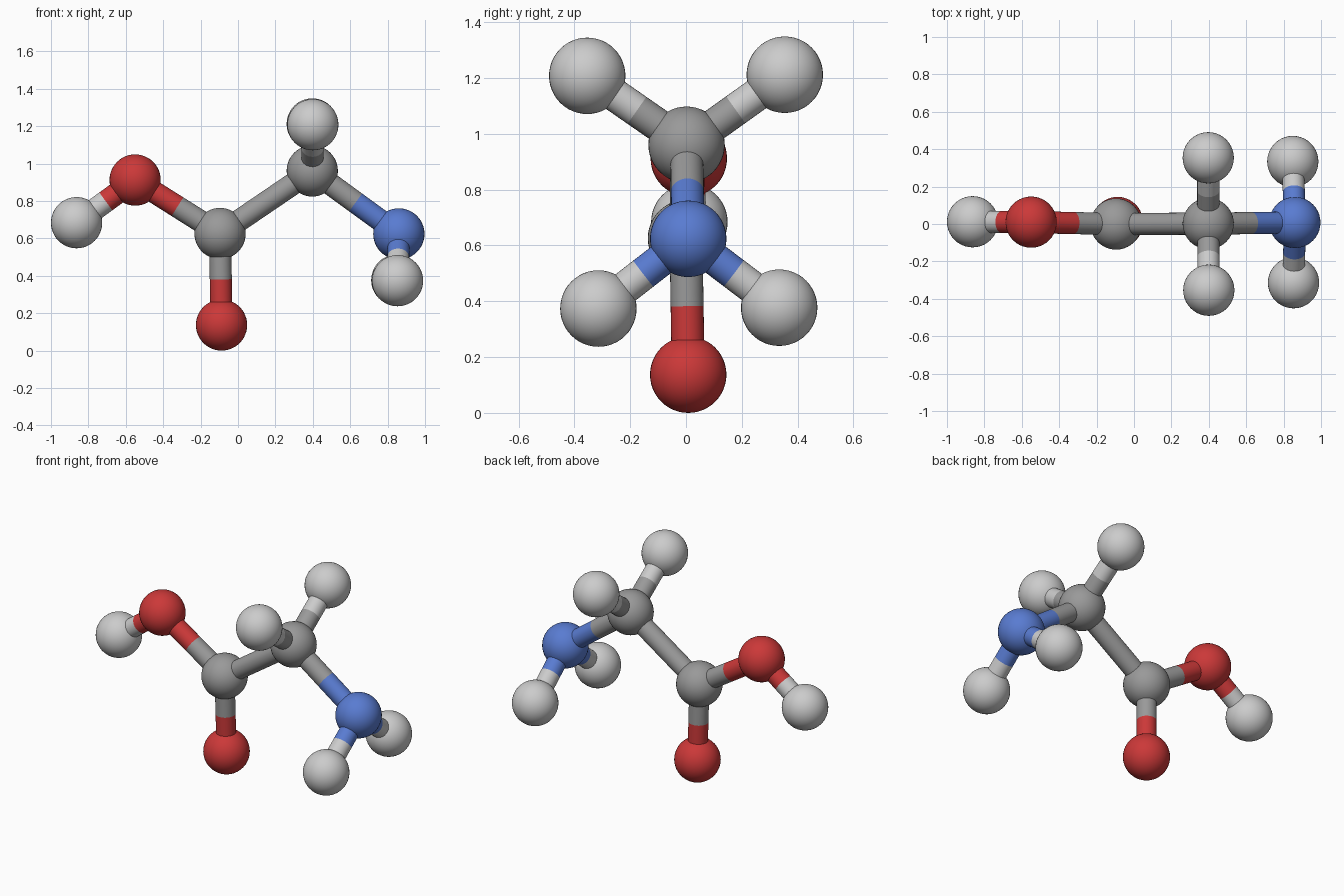
import bpy
from mathutils import Vector

cube = bpy.data.objects.get("Cube")
if cube:
    bpy.data.objects.remove(cube, do_unlink=True)

ATOM_R, BOND_R = 0.137, 0.059


def material(name, rgb):
    mat = bpy.data.materials.new(name)
    mat.use_nodes = True
    mat.diffuse_color = (*rgb, 1)
    mat.node_tree.nodes["Principled BSDF"].inputs["Base Color"].default_value = (*rgb, 1)
    return mat


COLOURS = {
    "carbon": material("mid grey", (0.32, 0.32, 0.32)),
    "hydrogen": material("light grey", (0.6, 0.6, 0.6)),
    "oxygen": material("red", (0.6, 0.04, 0.04)),
    "nitrogen": material("blue", (0.1, 0.2, 0.64)),
}

# Ball centres
ATOMS = {
    "carbon_acid": (-0.096, 0.0, 0.626),
    "carbon_middle": (0.397, 0.002, 0.961),
    "oxygen_lower": (-0.088, 0.008, 0.137),
    "oxygen_upper": (-0.55, 0.01, 0.912),
    "hydrogen_acid": (-0.863, 0.012, 0.684),
    "nitrogen_end": (0.86, 0.008, 0.624),
    "hydrogen_top_front": (0.4, -0.354, 1.208),
    "hydrogen_top_back": (0.397, 0.354, 1.212),
    "hydrogen_end_front": (0.853, -0.314, 0.374),
    "hydrogen_end_back": (0.849, 0.334, 0.377),
}

# Pairs of balls joined by a rod
BONDS = [
    ("carbon_acid", "carbon_middle"),
    ("carbon_acid", "oxygen_lower"),
    ("carbon_acid", "oxygen_upper"),
    ("oxygen_upper", "hydrogen_acid"),
    ("carbon_middle", "nitrogen_end"),
    ("carbon_middle", "hydrogen_top_front"),
    ("carbon_middle", "hydrogen_top_back"),
    ("nitrogen_end", "hydrogen_end_front"),
    ("nitrogen_end", "hydrogen_end_back"),
]


def finish(name, element):
    obj = bpy.context.object
    obj.name = name
    obj.data.materials.append(COLOURS[element])
    bpy.ops.object.shade_smooth_by_angle()


def half_rod(start, end):
    """Rod from a ball's centre to the midpoint, in that ball's colour."""
    a, b = Vector(ATOMS[start]), Vector(ATOMS[end])
    mid = (a + b) / 2
    turn = (b - a).to_track_quat("Z", "Y").to_euler()
    bpy.ops.mesh.primitive_cylinder_add(vertices=32, radius=BOND_R, depth=(mid - a).length,
                                        location=(a + mid) / 2, rotation=turn)
    finish(f"rod_{start}_to_{end}", start.split("_")[0])


# Balls
for name, centre in ATOMS.items():
    bpy.ops.mesh.primitive_uv_sphere_add(segments=40, ring_count=24, radius=ATOM_R, location=centre)
    finish("ball_" + name, name.split("_")[0])

# Two-tone rods
for first, second in BONDS:
    half_rod(first, second)
    half_rod(second, first)
